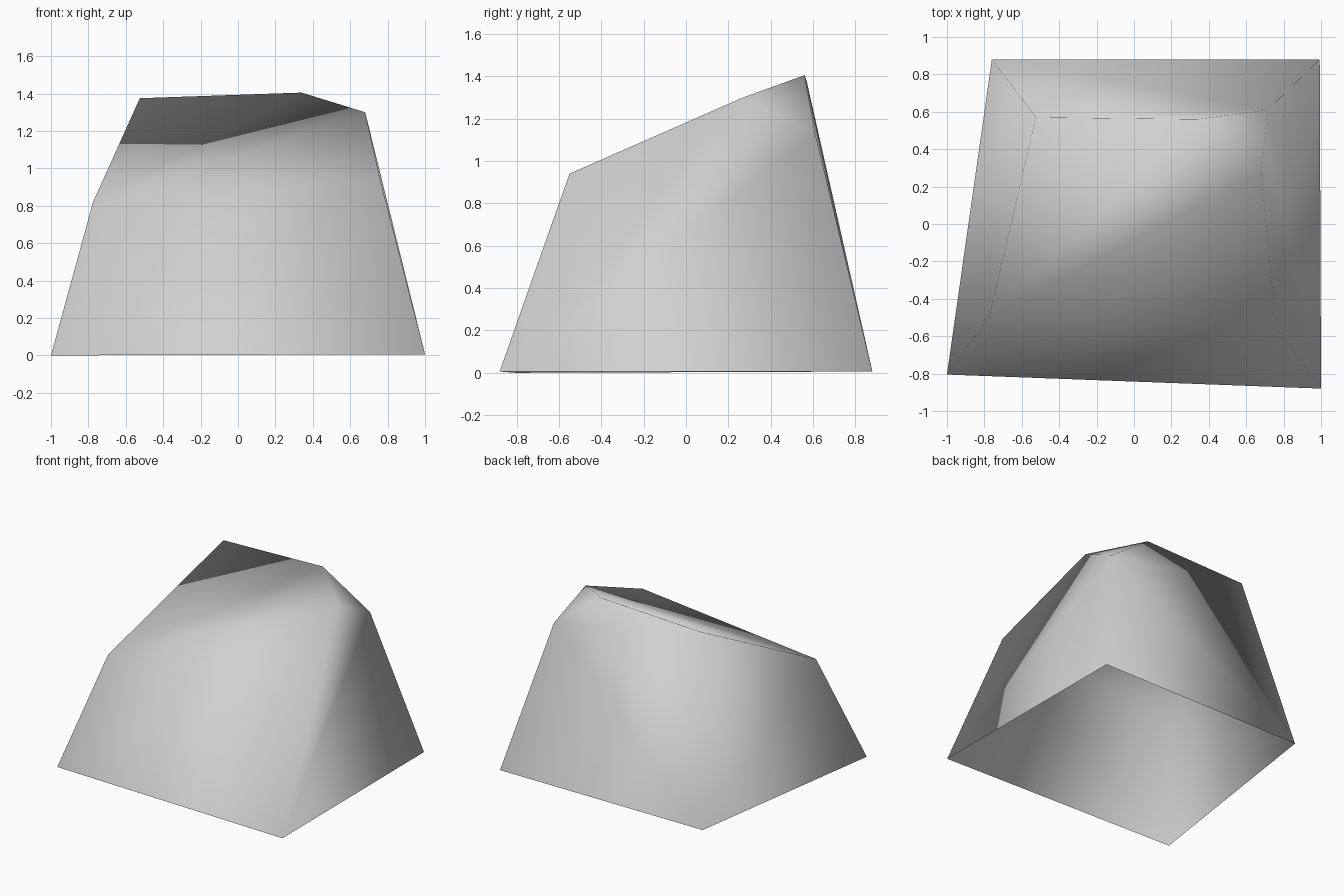
import bpy
import bmesh

cube = bpy.data.objects.get("Cube")
if cube:
    bpy.data.objects.remove(cube, do_unlink=True)

# Stone colour
stone = bpy.data.materials.new("light_grey_stone")
stone.use_nodes = True
colour = (0.64, 0.64, 0.64, 1)
stone.diffuse_color = colour
stone.node_tree.nodes["Principled BSDF"].inputs["Base Color"].default_value = colour

# Corners: four at the base, six around the sloping top
corners = {
    "base_front_right": (-1, -0.805, 0),
    "base_front_left": (1, -0.88, 0.006),
    "base_back_left": (0.993, 0.88, 0.006),
    "base_back_right": (-0.76, 0.88, 0.006),
    "peak_right": (-0.525, 0.57, 1.375),
    "peak_left": (0.34, 0.56, 1.405),
    "shoulder_back": (0.715, 0.61, 1.13),
    "shoulder_left": (0.68, 0.27, 1.30),
    "brow_left": (0.76, -0.55, 0.94),
    "brow_right": (-0.775, -0.5, 0.82),
}

bm = bmesh.new()
v = {name: bm.verts.new(co) for name, co in corners.items()}
a, b, c, d, pr, pl, sb, sl, bl, br = v.values()

# The shell is open underneath
facets = [
    (a, b, bl), (a, bl, br),                             # front
    (b, c, sb), (b, sb, sl), (b, sl, bl),                # left side
    (c, d, sb), (d, pr, sb), (pr, pl, sb),               # back
    (d, a, br), (d, br, pr),                             # right side
    (br, bl, sl), (br, sl, pl), (br, pl, pr),            # sloping top
    (pl, sl, sb),                                        # chipped corner
]
for facet in facets:
    bm.faces.new(facet).smooth = True
bmesh.ops.recalc_face_normals(bm, faces=bm.faces)

# Rock block
mesh = bpy.data.meshes.new("rock")
bm.to_mesh(mesh)
bm.free()
mesh.materials.append(stone)
rock = bpy.data.objects.new("rock", mesh)
bpy.context.collection.objects.link(rock)
